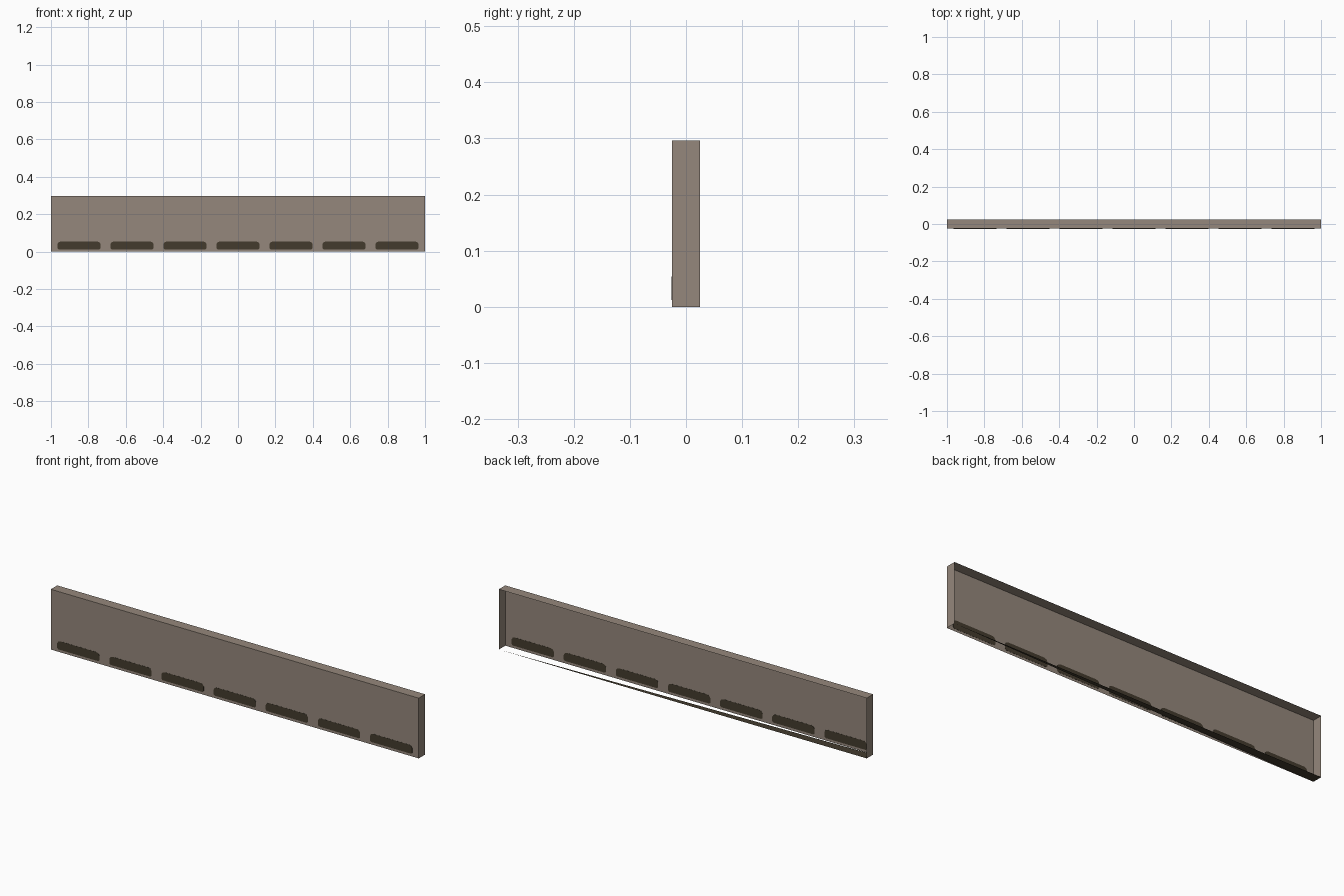
import bpy
import bmesh

if "Cube" in bpy.data.objects:
    bpy.data.objects.remove(bpy.data.objects["Cube"])

X, Y, H = 1.0, 0.025, 0.296   # half length, half depth, height


def material(name, rgb):
    m = bpy.data.materials.new(name)
    m.diffuse_color = (*rgb, 1)
    m.use_nodes = True
    m.node_tree.nodes["Principled BSDF"].inputs["Base Color"].default_value = m.diffuse_color
    return m


stone = material("warm grey brown", (0.30, 0.245, 0.20))
dark = material("dark brown", (0.056, 0.044, 0.027))


def make_object(name, bm, mat):
    mesh = bpy.data.meshes.new(name)
    bm.to_mesh(mesh)
    bm.free()
    mesh.materials.append(mat)
    ob = bpy.data.objects.new(name, mesh)
    bpy.context.collection.objects.link(ob)
    return ob


# Open-backed panel: a box shell without its back and bottom
bm = bmesh.new()
bmesh.ops.create_cube(bm, size=1)
for v in bm.verts:
    v.co = (v.co.x * 2 * X, v.co.y * 2 * Y, (v.co.z + 0.5) * H)
bm.normal_update()
gone = [f for f in bm.faces if f.normal.y > 0.9 or f.normal.z < -0.9]
bmesh.ops.delete(bm, geom=gone, context='FACES')
make_object("panel_shell", bm, stone)

# Underside: only the back-left half of the bottom is closed
bm = bmesh.new()
corners = [(X, Y, 0), (-X, -Y, 0), (-X, Y, 0)]
face = bm.faces.new([bm.verts.new(c) for c in corners])
bm.normal_update()
if face.normal.z > 0:
    face.normal_flip()
make_object("underside", bm, dark)


# Seven dark slots along the foot, visible from both sides of the sheet
def slot(cx, w=0.115, z0=0.012, z1=0.054):
    bm = bmesh.new()
    outline = [(-w + 0.006, z0), (w - 0.006, z0), (w, z0 + 0.006),
               (w, z1 - 0.014), (w - 0.006, z1 - 0.004), (w - 0.018, z1),
               (-w + 0.018, z1), (-w + 0.006, z1 - 0.004),
               (-w, z1 - 0.014), (-w, z0 + 0.006)]
    face = bm.faces.new([bm.verts.new((cx + x, -Y - 0.0006, z)) for x, z in outline])
    ext = bmesh.ops.extrude_face_region(bm, geom=[face])
    verts = [g for g in ext["geom"] if isinstance(g, bmesh.types.BMVert)]
    bmesh.ops.translate(bm, verts=verts, vec=(0, 0.0012, 0))
    bmesh.ops.recalc_face_normals(bm, faces=bm.faces)
    return bm


for i in range(7):
    make_object(f"foot_slot_{i + 1}", slot((i - 3) * 0.2834), dark)
